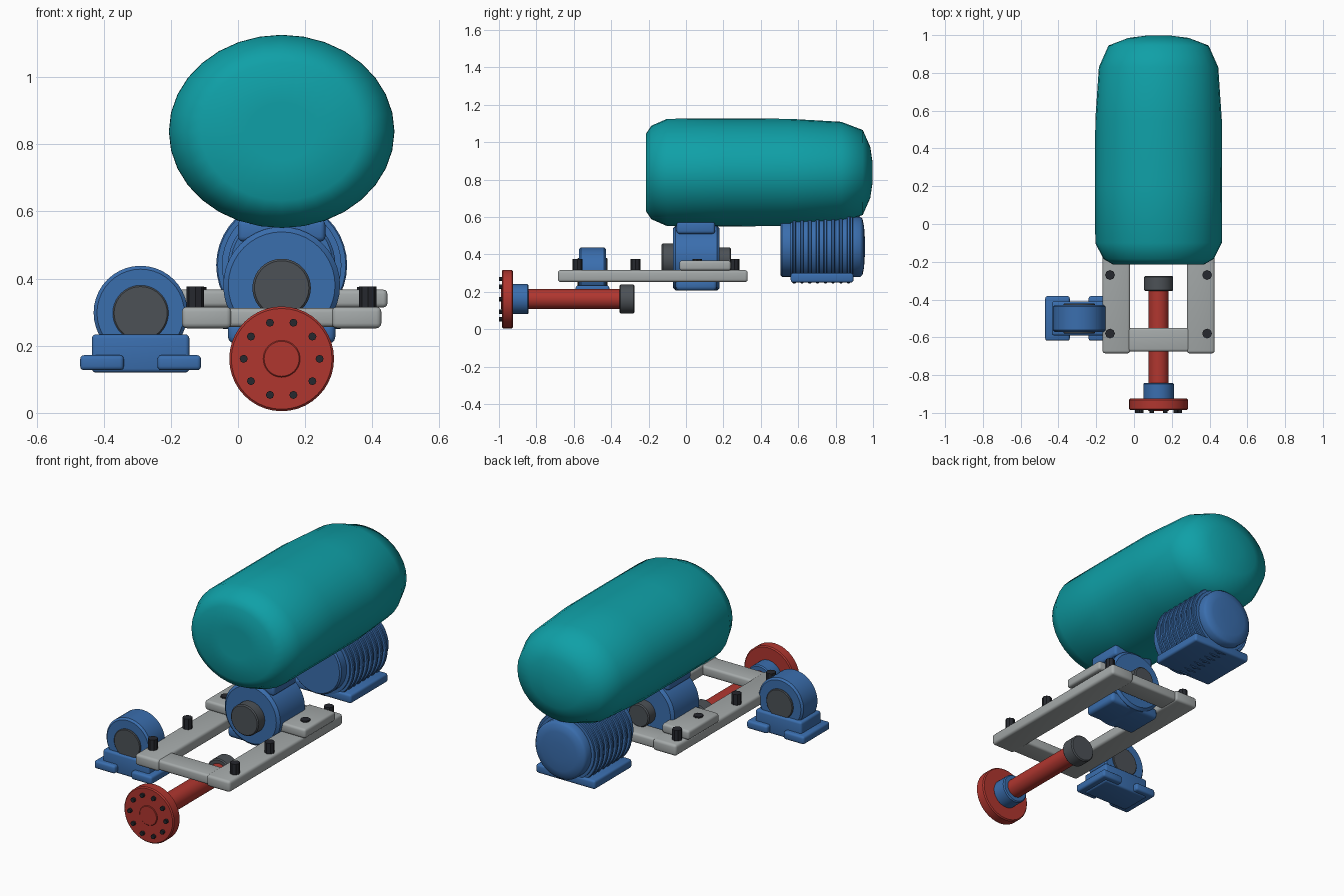
import bpy, bmesh, math

if "Cube" in bpy.data.objects:
    bpy.data.objects.remove(bpy.data.objects["Cube"])

CX = 0.13  # centre line of the main assembly


def mat(name, rgb):
    m = bpy.data.materials.new(name)
    lin = [((c / 255 + 0.055) / 1.055) ** 2.4 for c in rgb]
    m.diffuse_color = (*lin, 1)
    m.use_nodes = True
    m.node_tree.nodes["Principled BSDF"].inputs["Base Color"].default_value = m.diffuse_color
    return m


TEAL = mat("teal", (15, 160, 167))
BLUE = mat("blue", (58, 110, 174))
GRAY = mat("light_gray", (165, 170, 170))
DARK = mat("dark_gray", (76, 81, 86))
BLACK = mat("black", (38, 40, 46))
RED = mat("red", (176, 54, 47))


def finish(name, bm, material, angle=35):
    bmesh.ops.recalc_face_normals(bm, faces=bm.faces)
    me = bpy.data.meshes.new(name)
    bm.to_mesh(me)
    bm.free()
    me.materials.append(material)
    ob = bpy.data.objects.new(name, me)
    bpy.context.collection.objects.link(ob)
    bpy.ops.object.select_all(action='DESELECT')
    ob.select_set(True)
    bpy.context.view_layer.objects.active = ob
    bpy.ops.object.shade_smooth_by_angle(angle=math.radians(angle))
    return ob


def lathe(name, profile, x, z, material, n=40, squash=1.0, angle=35):
    """Revolve (y, radius) pairs about an axis parallel to y, closing both ends."""
    bm = bmesh.new()
    rings = []
    for y, r in profile:
        rings.append([bm.verts.new((x + r * math.cos(math.tau * i / n), y,
                                    z + squash * r * math.sin(math.tau * i / n)))
                      for i in range(n)])
    for a, b in zip(rings, rings[1:]):
        for i in range(n):
            j = (i + 1) % n
            bm.faces.new((a[i], a[j], b[j], b[i]))
    bm.faces.new(rings[0])
    bm.faces.new(rings[-1])
    return finish(name, bm, material, angle)


def disc(name, y0, y1, r, x, z, material, bevel=0.006):
    return lathe(name, [(y0, r - bevel), (y0 + bevel, r), (y1 - bevel, r), (y1, r - bevel)],
                 x, z, material)


def box(name, x0, x1, y0, y1, z0, z1, material, bevel=0.012):
    bm = bmesh.new()
    bmesh.ops.create_cube(bm, size=1)
    for v in bm.verts:
        v.co = ((x0 + x1) / 2 + v.co.x * (x1 - x0),
                (y0 + y1) / 2 + v.co.y * (y1 - y0),
                (z0 + z1) / 2 + v.co.z * (z1 - z0))
    bmesh.ops.bevel(bm, geom=bm.edges[:], offset=bevel, segments=3, profile=0.5, affect='EDGES')
    return finish(name, bm, material)


def bolt(name, x, y, z0, z1, r=0.026):
    bm = bmesh.new()
    bmesh.ops.create_cone(bm, cap_ends=True, segments=8, radius1=r, radius2=r, depth=z1 - z0)
    bmesh.ops.translate(bm, verts=bm.verts, vec=(x, y, (z0 + z1) / 2))
    return finish(name, bm, BLACK)


# Storage tank
lathe("tank", [(-0.215, 0.10), (-0.215, 0.24), (-0.185, 0.292), (-0.10, 0.335), (0.20, 0.336),
               (0.55, 0.335), (0.83, 0.316), (0.945, 0.265), (0.985, 0.16), (0.998, 0.06)],
      CX, 0.838, TEAL, n=32, squash=0.857, angle=80)

# Motor: smooth core, cooling fins, rounded rear cover and foot plate
MZ = 0.44
lathe("motor_body", [(0.505, 0.152), (0.513, 0.16), (0.558, 0.16), (0.56, 0.178),
                     (0.89, 0.178), (0.892, 0.16)], CX, MZ, BLUE)
lathe("motor_rear_cover", [(0.89, 0.162), (0.93, 0.162), (0.944, 0.15), (0.952, 0.11),
                           (0.956, 0.05)], CX, MZ, BLUE, angle=60)
for i in range(8):
    y = 0.57 + i * 0.0415
    disc(f"motor_fin_{i}", y, y + 0.018, 0.195, CX, MZ, BLUE, 0.004)
box("motor_foot", CX - 0.185, CX + 0.185, 0.56, 0.895, 0.25, 0.30, BLUE)

# Central bearing housing with shaft stubs
disc("housing", -0.07, 0.18, 0.174, CX, 0.38, BLUE, 0.015)
box("housing_top", CX - 0.13, CX + 0.13, -0.05, 0.155, 0.51, 0.575, BLUE, 0.015)
box("housing_sump", CX - 0.16, CX + 0.16, -0.055, 0.165, 0.207, 0.27, BLUE, 0.02)
disc("shaft_front", -0.13, 0.0, 0.087, CX, 0.372, DARK)
disc("shaft_rear", 0.1, 0.24, 0.065, CX, 0.372, DARK)

# Base frame: two rails and two cross bars
for side in (-1, 1):
    xs = sorted((CX + side * 0.15, CX + side * 0.297))
    box("frame_rail", *xs, -0.685, 0.33, 0.252, 0.316, GRAY, 0.015)
    xp = sorted((CX + side * 0.145, CX + side * 0.315))
    box("mount_plate", *xp, -0.035, 0.24, 0.314, 0.367, GRAY, 0.013)
    bolt("plate_bolt", CX + side * 0.25, 0.06, 0.36, 0.375)
    for y in (-0.58, -0.27, 0.26):
        bolt("frame_bolt", CX + side * 0.257, y, 0.31, 0.376)
for y0, y1 in ((-0.675, -0.55), (0.195, 0.32)):
    box("frame_cross_bar", CX - 0.19, CX + 0.19, y0, y1, 0.256, 0.312, GRAY, 0.013)

# Side pillow block
PX, PY = -0.29, -0.5
disc("pillow_ring", PY - 0.072, PY + 0.072, 0.14, PX, 0.298, BLUE, 0.01)
box("pillow_base", PX - 0.145, PX + 0.145, PY - 0.09, PY + 0.09, 0.12, 0.234, BLUE)
for side in (-1, 1):
    xs = sorted((PX + side * 0.05, PX + side * 0.18))
    box("pillow_foot", *xs, PY - 0.118, PY + 0.118, 0.127, 0.172, BLUE)
disc("pillow_shaft", PY - 0.08, PY + 0.08, 0.083, PX, 0.297, DARK, 0.004)

# Flanged drive shaft
FZ = 0.161
disc("flange", -0.985, -0.925, 0.156, CX, FZ, RED)
disc("flange_boss", -0.99, -0.97, 0.055, CX, FZ, RED, 0.003)
disc("flange_hub", -0.93, -0.842, 0.081, CX, FZ, BLUE)
disc("drive_pipe", -0.85, -0.34, 0.053, CX, FZ, RED, 0.002)
disc("pipe_cap", -0.355, -0.275, 0.077, CX, FZ, DARK)
for i in range(10):
    a = math.tau * i / 10
    lathe(f"flange_bolt_{i}", [(-1.0, 0.012), (-0.98, 0.012)],
          CX + 0.113 * math.cos(a), FZ + 0.113 * math.sin(a), BLACK, n=8)
